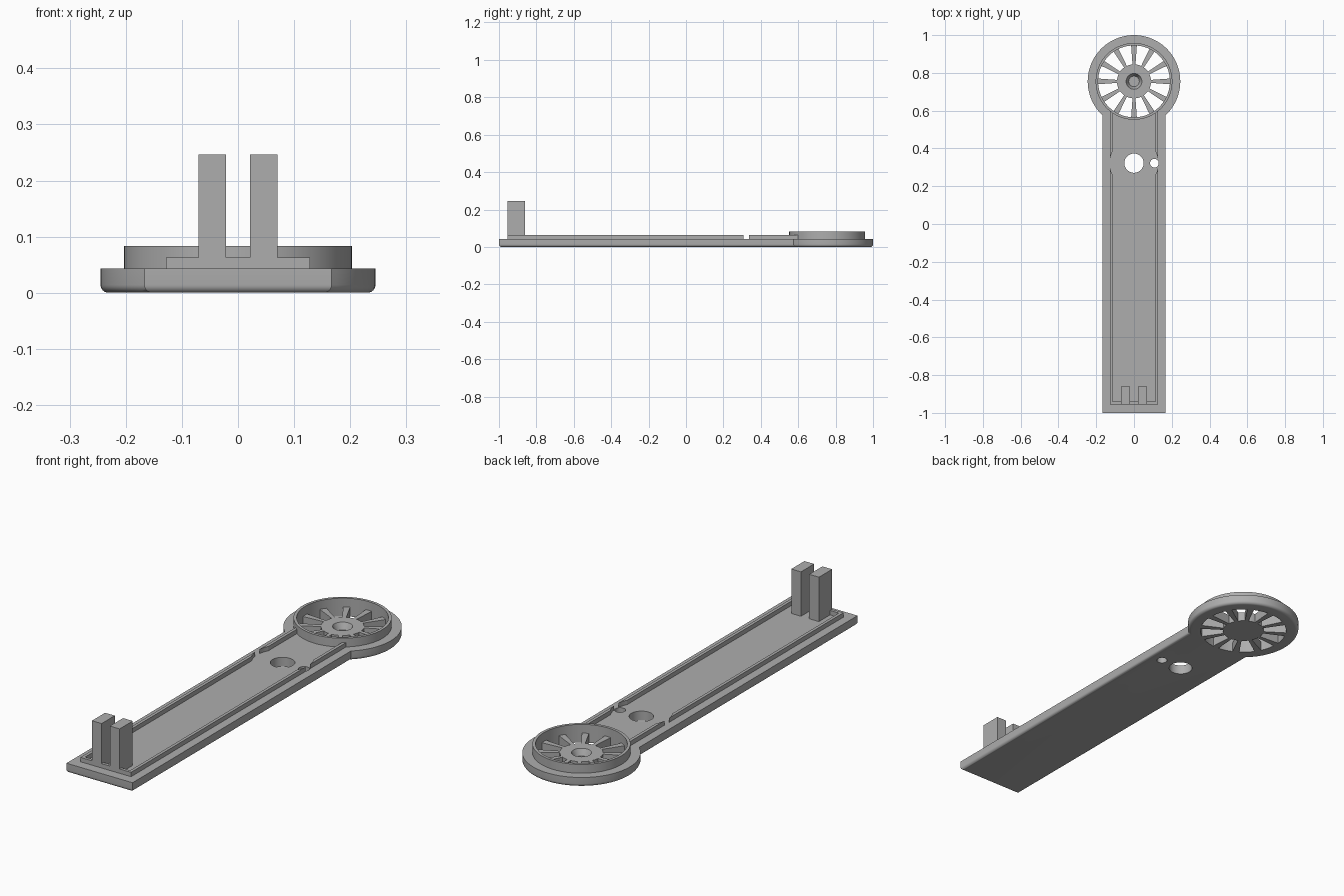
import bpy, bmesh
from math import sin, cos, pi, asin, sqrt

cube = bpy.data.objects.get("Cube")
if cube:
    bpy.data.objects.remove(cube, do_unlink=True)

grey = bpy.data.materials.new("plain grey")
grey.use_nodes = True
color = (0.42, 0.42, 0.42, 1)
grey.diffuse_color = color
grey.node_tree.nodes["Principled BSDF"].inputs["Base Color"].default_value = color

HEAD_Y, HEAD_R = 0.755, 0.245     # round head
HALF_W, TOP = 0.167, 0.043        # arm half width, plate thickness
HOLE_Y = 0.322


def circle(r, cx=0, cy=0, n=64):
    return [(cx + r * cos(2 * pi * i / n), cy + r * sin(2 * pi * i / n)) for i in range(n)]


def rect(x0, x1, y0, y1):
    return [(x0, y0), (x1, y0), (x1, y1), (x0, y1)]


def loft(bm, layers):
    """Skin a stack of (outline, z) layers and cap both ends."""
    rings = [[bm.verts.new((x, y, z)) for x, y in pts] for pts, z in layers]
    n = len(rings[0])
    for a, b in zip(rings, rings[1:]):
        for i in range(n):
            j = (i + 1) % n
            bm.faces.new((a[i], a[j], b[j], b[i]))
    bm.faces.new(rings[0][::-1])
    bm.faces.new(rings[-1])


def prism(pts, z0, z1):
    return [(pts, z0), (pts, z1)]


def solid(name, stacks):
    bm = bmesh.new()
    for layers in stacks:
        loft(bm, layers)
    bmesh.ops.recalc_face_normals(bm, faces=bm.faces)
    mesh = bpy.data.meshes.new(name)
    bm.to_mesh(mesh)
    bm.free()
    mesh.materials.append(grey)
    ob = bpy.data.objects.new(name, mesh)
    bpy.context.collection.objects.link(ob)
    return ob


def select(ob):
    bpy.ops.object.select_all(action='DESELECT')
    ob.select_set(True)
    bpy.context.view_layer.objects.active = ob


def cut(ob, stacks):
    cutter = solid("cutter", stacks)
    mod = ob.modifiers.new("cut", 'BOOLEAN')
    mod.operation, mod.solver, mod.object = 'DIFFERENCE', 'EXACT', cutter
    select(ob)
    bpy.ops.object.modifier_apply(modifier=mod.name)
    bpy.data.objects.remove(cutter, do_unlink=True)


def smooth(ob):
    select(ob)
    bpy.ops.object.shade_smooth_by_angle(angle=pi / 6)


def plate_outline(inset, n=96):
    """Straight arm running into the round head, shrunk by inset."""
    w, r, front = HALF_W - inset, HEAD_R - inset, inset - 1
    start = -pi / 2 + asin(w / r)
    sweep = 2 * pi - 2 * asin(w / r)
    arc = [(r * cos(start + sweep * i / n), HEAD_Y + r * sin(start + sweep * i / n))
           for i in range(n + 1)]
    return [(-w, front), (w, front)] + arc


def window(k, r0=0.09, r1=0.19, n=8):
    """Opening between two neighbouring spokes, which widen outwards."""
    pts = []
    for r, half, order in ((r0, 0.008, 1), (r1, 0.015, -1)):
        a0, a1 = k * pi / 6 + half / r, (k + 1) * pi / 6 - half / r
        arc = [(r * cos(a0 + (a1 - a0) * i / n), HEAD_Y + r * sin(a0 + (a1 - a0) * i / n))
               for i in range(n + 1)]
        pts += arc[::order]
    return pts


# Base plate with rounded underside edge
FILLET = 0.014
layers = []
for i in range(7):
    a = i / 6 * pi / 2
    layers.append((plate_outline(FILLET * (1 - sin(a))), FILLET * (1 - cos(a))))
base = solid("base_plate", [layers + [(plate_outline(0), TOP)]])

# Spoke windows, arm holes and blind tapered hub socket
openings = [prism(window(k), -0.05, 0.1) for k in range(12)]
openings.append(prism(circle(0.051, 0, HOLE_Y), -0.05, 0.1))
openings.append(prism(circle(0.023, 0.108, HOLE_Y, 32), -0.05, 0.1))
openings.append([(circle(0.028, 0, HEAD_Y), 0.014), (circle(0.045, 0, HEAD_Y), 0.05)])
cut(base, openings)
smooth(base)

# Raised collar around the spoked wheel
collar = solid("head_collar", [prism(circle(0.203, 0, HEAD_Y, 96), TOP - 0.001, 0.083)])
cut(collar, [prism(circle(0.19, 0, HEAD_Y, 96), -0.05, 0.2)])
smooth(collar)

# Low U-shaped rim along the arm, notched beside the round hole
OUT, INN, FRONT, END = 0.128, 0.114, -0.955, 0.7
u_shape = [(-OUT, FRONT), (OUT, FRONT), (OUT, END), (INN, END),
           (INN, FRONT + 0.014), (-INN, FRONT + 0.014), (-INN, END), (-OUT, END)]
rim = solid("arm_rim", [prism(u_shape, TOP - 0.001, 0.063)])
cut(rim, [prism(circle(0.129, 0, HOLE_Y, 96), -0.05, 0.2),
          prism(circle(0.198, 0, HEAD_Y, 96), -0.05, 0.2)])
smooth(rim)

# Pair of upright posts at the front end
for side, name in ((1, "left_post"), (-1, "right_post")):
    x0, x1 = sorted((side * 0.021, side * 0.07))
    solid(name, [prism(rect(x0, x1, FRONT, -0.86), TOP - 0.001, 0.246)])
